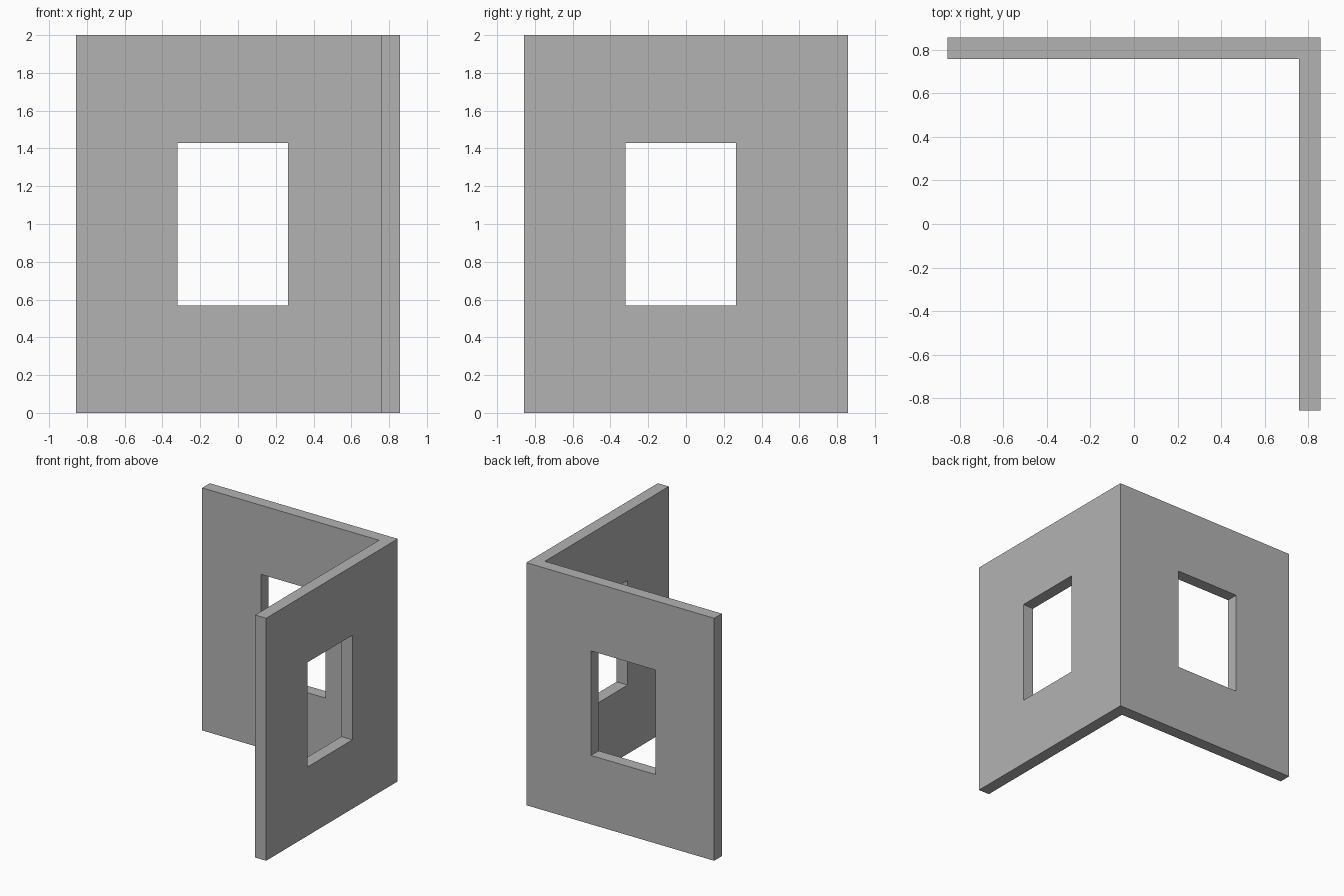
import bpy
import bmesh

default_cube = bpy.data.objects.get("Cube")
if default_cube:
    bpy.data.objects.remove(default_cube, do_unlink=True)

HALF = 0.857       # half the footprint
INNER = 0.757      # inner face of both walls
HEIGHT = 2.0
WINDOW = (-0.32, 0.266)
SILL, LINTEL = 0.568, 1.43


def make_material(name, rgb):
    mat = bpy.data.materials.new(name)
    mat.use_nodes = True
    color = (*rgb, 1.0)
    mat.diffuse_color = color
    mat.node_tree.nodes["Principled BSDF"].inputs["Base Color"].default_value = color
    return mat


def prism(name, outline, bottom, top, mat):
    """Extrude a plan outline upwards into a solid object."""
    bm = bmesh.new()
    base = bm.faces.new([bm.verts.new((x, y, bottom)) for x, y in outline])
    upper = bmesh.ops.extrude_face_region(bm, geom=[base])["geom"]
    moved = [v for v in upper if isinstance(v, bmesh.types.BMVert)]
    bmesh.ops.translate(bm, verts=moved, vec=(0, 0, top - bottom))
    bmesh.ops.recalc_face_normals(bm, faces=bm.faces)
    mesh = bpy.data.meshes.new(name)
    bm.to_mesh(mesh)
    bm.free()
    mesh.materials.append(mat)
    obj = bpy.data.objects.new(name, mesh)
    bpy.context.collection.objects.link(obj)
    return obj


def cut_opening(target, name, x_range, y_range):
    """Cut a rectangular window through the target."""
    (x0, x1), (y0, y1) = x_range, y_range
    cutter = prism(name, [(x0, y0), (x1, y0), (x1, y1), (x0, y1)],
                   SILL, LINTEL, target.data.materials[0])
    cutter.hide_render = True
    mod = target.modifiers.new(name, "BOOLEAN")
    mod.operation = "DIFFERENCE"
    mod.solver = "EXACT"
    mod.object = cutter
    bpy.context.view_layer.objects.active = target
    bpy.ops.object.modifier_apply(modifier=mod.name)
    bpy.data.objects.remove(cutter, do_unlink=True)


# Corner of two walls, drawn as an L-shaped plan
plaster = make_material("plaster_grey", (0.45, 0.45, 0.45))
plan = [(-HALF, HALF), (-HALF, INNER), (INNER, INNER),
        (INNER, -HALF), (HALF, -HALF), (HALF, HALF)]
walls = prism("corner_walls", plan, 0, HEIGHT, plaster)

# One window opening in each wall
through = (INNER - 0.1, HALF + 0.1)
cut_opening(walls, "back_window", WINDOW, through)
cut_opening(walls, "side_window", through, WINDOW)
